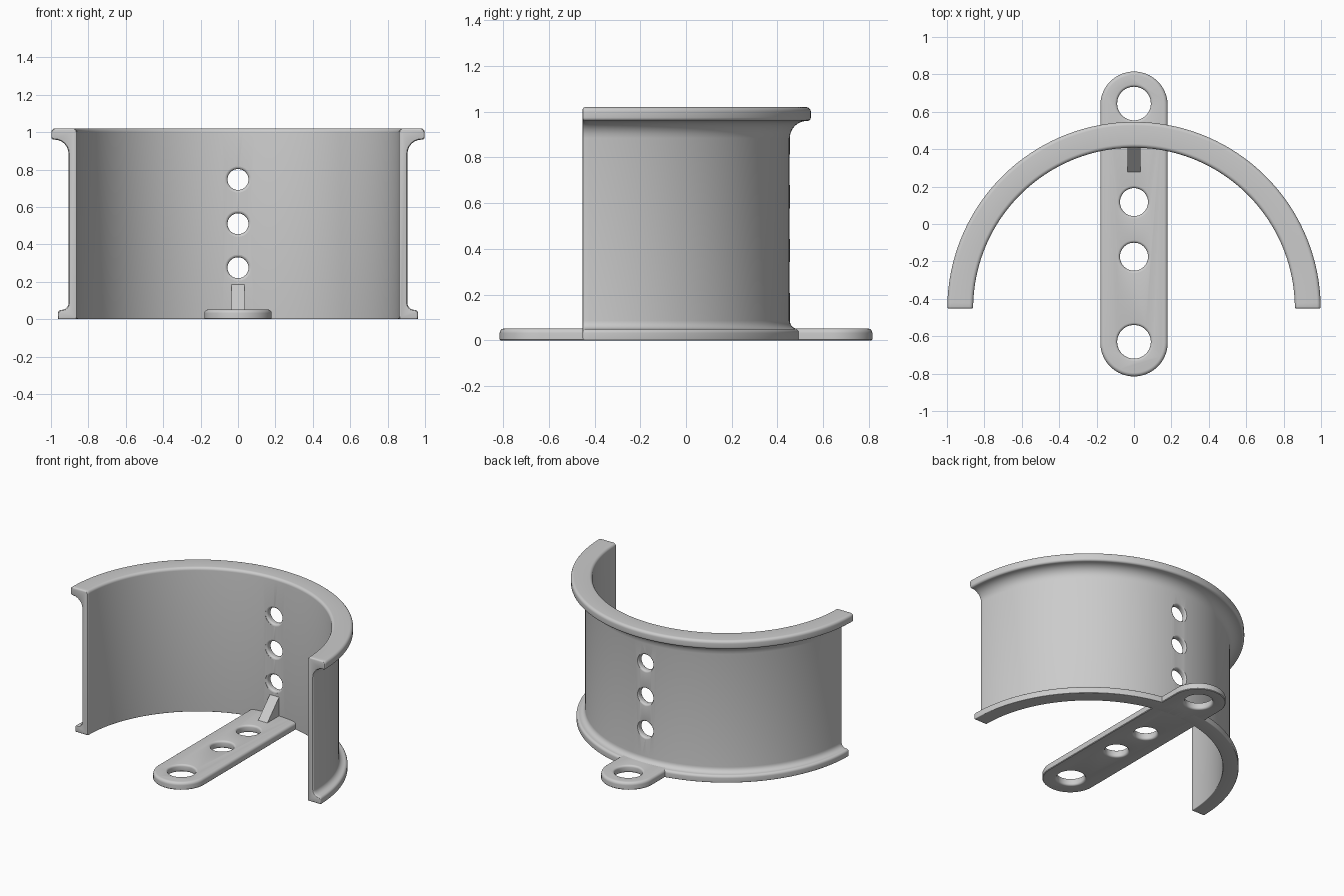
import bpy, bmesh
from math import sin, cos, pi
from mathutils import Vector, Matrix

cube = bpy.data.objects.get("Cube")
if cube:
    bpy.data.objects.remove(cube, do_unlink=True)

grey = bpy.data.materials.new("light grey")
grey.use_nodes = True
grey.diffuse_color = (0.6, 0.6, 0.6, 1)
grey.node_tree.nodes["Principled BSDF"].inputs["Base Color"].default_value = (0.6, 0.6, 0.6, 1)


def loft(name, rings):
    """Closed solid through rings of equal point count."""
    bm = bmesh.new()
    loops = [[bm.verts.new(p) for p in ring] for ring in rings]
    for a, b in zip(loops, loops[1:]):
        for i in range(len(a)):
            j = (i + 1) % len(a)
            bm.faces.new((a[i], a[j], b[j], b[i]))
    bm.faces.new(loops[0])
    bm.faces.new(loops[-1])
    bmesh.ops.recalc_face_normals(bm, faces=bm.faces)
    mesh = bpy.data.meshes.new(name)
    bm.to_mesh(mesh)
    bm.free()
    mesh.materials.append(grey)
    obj = bpy.data.objects.new(name, mesh)
    bpy.context.collection.objects.link(obj)
    return obj


def activate(obj):
    bpy.ops.object.select_all(action='DESELECT')
    obj.select_set(True)
    bpy.context.view_layer.objects.active = obj


def drill(obj, radius, depth, matrix, flare=0.014):
    """Cut a hole with softened rims; the hole is centred on its own z axis."""
    half = depth / 2
    steps = [i * pi / 8 for i in range(5)]
    prof = [(radius + flare * (1 - cos(a)), half - flare + flare * sin(a)) for a in steps]
    prof.append((prof[-1][0], half + 0.03))
    prof = [(r, -z) for r, z in reversed(prof)] + prof
    rings = [[matrix @ Vector((r * cos(k * pi / 24), r * sin(k * pi / 24), z))
              for k in range(48)] for r, z in prof]
    cutter = loft("hole_cutter", rings)
    cutter.hide_render = True
    mod = obj.modifiers.new("hole", 'BOOLEAN')
    mod.operation = 'DIFFERENCE'
    mod.solver = 'EXACT'
    mod.object = cutter
    activate(obj)
    bpy.ops.object.modifier_apply(modifier=mod.name)
    bpy.data.objects.remove(cutter, do_unlink=True)


# Wall cross-section: radius, height, corner rounding
CORNERS = [(0.86, 0, 0.005), (0.962, 0, 0.005), (0.962, 0.05, 0.018), (0.906, 0.05, -0.036),
           (0.906, 0.96, -0.075), (0.998, 0.96, 0.015), (0.998, 1.02, 0.02), (0.86, 1.02, 0.02)]
CENTRE_Y = -0.452


def section(inset):
    pts = [Vector((r + (inset if r < 0.9 else -inset),
                   z + (inset if z in (0, 0.96) else -inset))) for r, z, _ in CORNERS]
    out = []
    for i, p in enumerate(pts):
        r = CORNERS[i][2]
        r = max(r - inset, 0.0005) if r > 0 else inset - r
        back = (pts[i - 1] - p).normalized()
        ahead = (pts[(i + 1) % len(pts)] - p).normalized()
        mid = p + r * (back + ahead)
        for k in range(7):
            a = k * pi / 12
            out.append(mid - r * (cos(a) * ahead + sin(a) * back))
    return out


# Half-round wall with rounded end caps
EDGE, STEPS = 0.01, 96
ends = [(EDGE * (1 - sin(a)), EDGE * (1 - cos(a))) for a in (0, pi / 6, pi / 3, pi / 2)]
rings = [[(p.x, CENTRE_Y + dy, p.y) for p in section(d)] for d, dy in ends]
for s in range(1, STEPS):
    a = s * pi / STEPS
    rings.append([(p.x * cos(a), CENTRE_Y + p.x * sin(a), p.y) for p in section(0)])
rings += [[(-p.x, CENTRE_Y + dy, p.y) for p in section(d)] for d, dy in reversed(ends)]
wall = loft("curved_wall", rings)
for z in (0.275, 0.51, 0.747):
    drill(wall, 0.056, 0.046, Matrix.Translation((0, CENTRE_Y + 0.883, z)) @ Matrix.Rotation(pi / 2, 4, 'X'))

# Mounting bar with round ends and a softened top rim
BAR_TOP, RIM = 0.052, 0.02


def stadium(inset, z):
    r, n = 0.18 - inset, 32
    return [(r * cos(k * pi / n), side * 0.635 + r * sin(k * pi / n), z)
            for side, first in ((1, 0), (-1, n)) for k in range(first, first + n + 1)]


bar = loft("mounting_bar", [stadium(0.004, 0), stadium(0, 0.004)] + [
    stadium(RIM * (1 - cos(a)), BAR_TOP - RIM + RIM * sin(a)) for a in [k * pi / 12 for k in range(7)]])
for y, r in ((0.644, 0.09), (0.117, 0.075), (-0.175, 0.075), (-0.63, 0.09)):
    drill(bar, r, BAR_TOP, Matrix.Translation((0, y, BAR_TOP / 2)))

# Triangular brace between bar and wall
brace = loft("brace", [[(x, 0.277, 0.045), (x, 0.277, 0.052), (x, 0.408, 0.185), (x, 0.425, 0.185), (x, 0.425, 0.045)]
                       for x in (-0.036, 0.036)])

for obj in (wall, bar):
    activate(obj)
    bpy.ops.object.shade_smooth_by_angle(angle=pi / 6)
